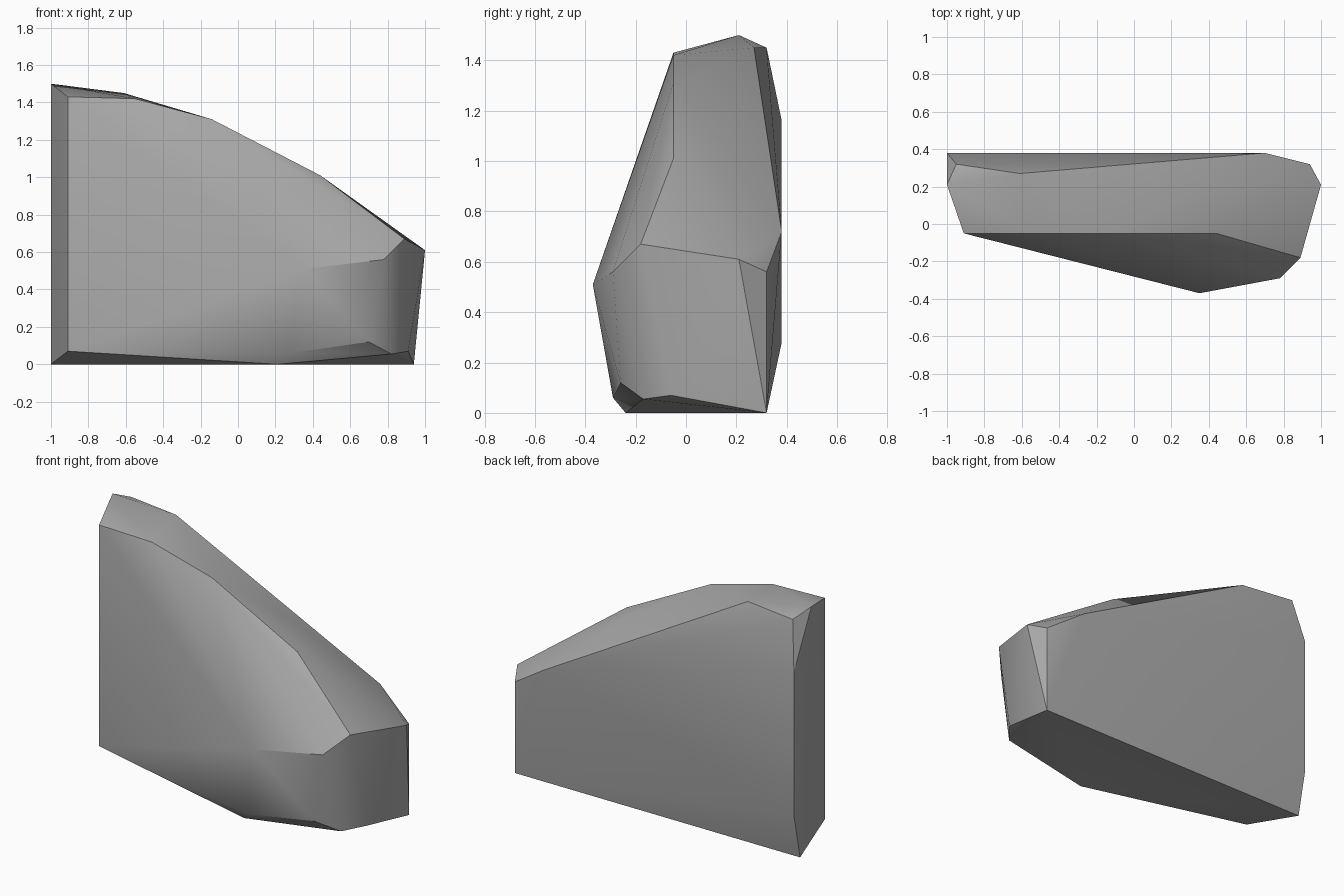
import bpy, bmesh
from math import radians

cube = bpy.data.objects.get("Cube")
if cube:
    bpy.data.objects.remove(cube, do_unlink=True)

# Single stone colour
stone = bpy.data.materials.new("stone_grey")
stone.use_nodes = True
grey = (0.4, 0.4, 0.4, 1)
stone.diffuse_color = grey
stone.node_tree.nodes["Principled BSDF"].inputs["Base Color"].default_value = grey

# Corner points of the faceted boulder
tall_end = [(-.91, -.05, 1.43), (-.91, -.05, .07), (-1, .21, 1.5),
            (-.95, .32, 1.45), (-1, .38, 1.16), (-1, .38, .28), (-1, .32, 0)]
sloping_top = [(-.55, -.05, 1.42), (-.14, -.05, 1.31), (.44, -.05, 1.01),
               (-.61, .27, 1.45), (.28, .14, 1.08), (.7, .38, .72)]
front_bulge = [(.35, -.37, .51), (.78, -.29, .56), (.89, -.18, .67)]
low_end = [(1, .21, .61), (.94, .32, .56), (.94, .32, 0), (.91, -.06, .07)]
base_chamfer = [(.21, -.24, 0), (.28, -.29, .06), (.7, -.26, .12), (.82, -.17, .055)]

# Wrap the corners in a convex skin and merge the flat facets
bm = bmesh.new()
for co in tall_end + sloping_top + front_bulge + low_end + base_chamfer:
    bm.verts.new(co)
hull = bmesh.ops.convex_hull(bm, input=bm.verts[:])
loose = [v for v in bm.verts if not v.link_faces]
bmesh.ops.delete(bm, geom=loose, context='VERTS')
bmesh.ops.dissolve_limit(bm, angle_limit=radians(1), verts=bm.verts[:], edges=bm.edges[:])
bmesh.ops.recalc_face_normals(bm, faces=bm.faces[:])

mesh = bpy.data.meshes.new("boulder")
bm.to_mesh(mesh)
bm.free()
mesh.materials.append(stone)
boulder = bpy.data.objects.new("boulder", mesh)
bpy.context.collection.objects.link(boulder)

# Smooth the shallow facets, keep the strong ridges sharp
bpy.context.view_layer.objects.active = boulder
boulder.select_set(True)
bpy.ops.object.shade_smooth_by_angle(angle=radians(30))
